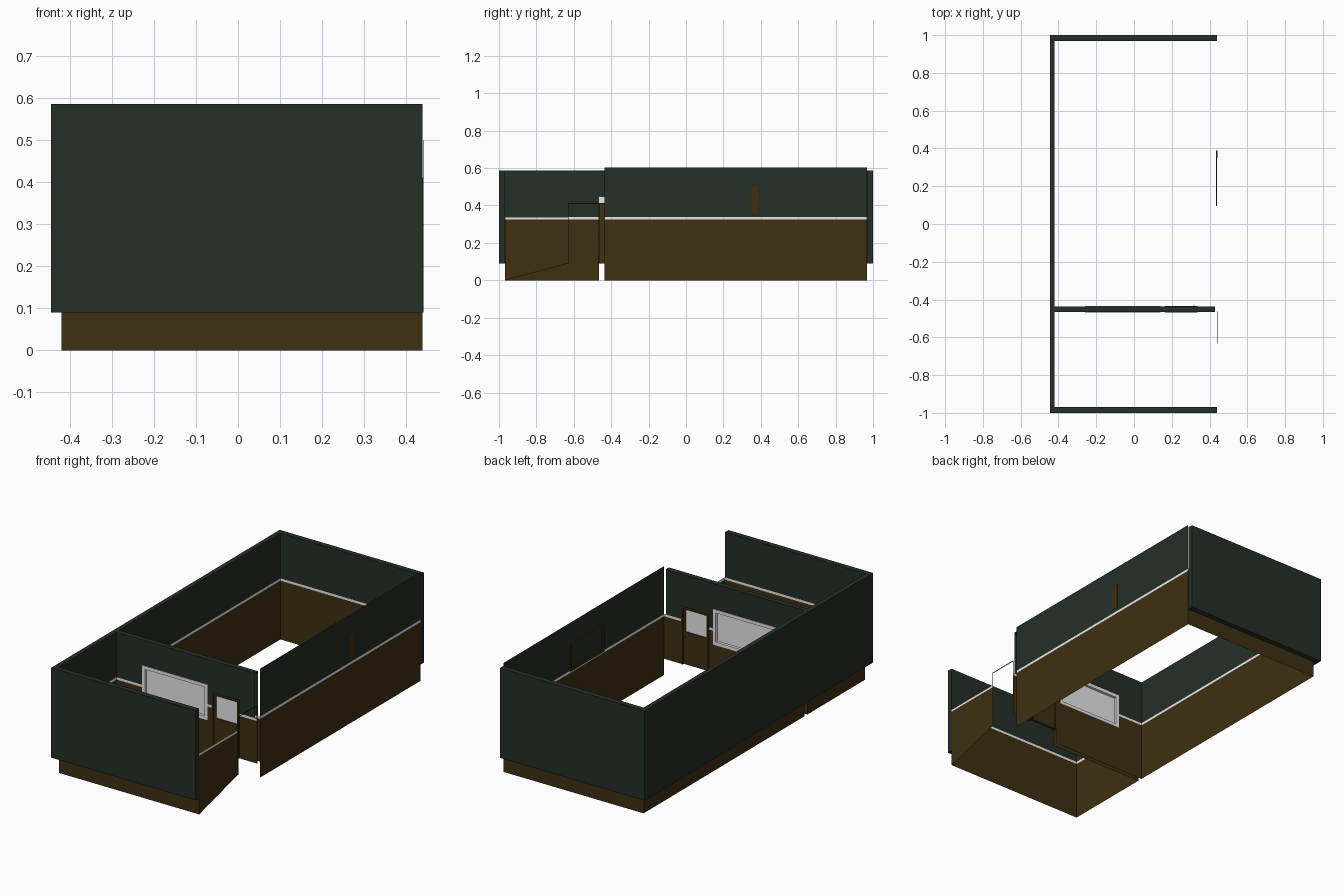
import bpy, bmesh

if "Cube" in bpy.data.objects:
    bpy.data.objects.remove(bpy.data.objects["Cube"])


def material(name, rgb):
    m = bpy.data.materials.new(name)
    m.diffuse_color = (*rgb, 1)
    m.use_nodes = True
    m.node_tree.nodes["Principled BSDF"].inputs["Base Color"].default_value = m.diffuse_color
    return m


GREEN = material("dark green", (0.018, 0.028, 0.020))
WOOD = material("dark brown wood", (0.050, 0.029, 0.006))
WHITE = material("off white", (0.80, 0.80, 0.80))
RAIL_LOW, RAIL_HIGH = 0.325, 0.338     # heights of the pale dado rail


def finish(bm, name, mats):
    me = bpy.data.meshes.new(name)
    bm.to_mesh(me)
    bm.free()
    for m in mats:
        me.materials.append(m)
    ob = bpy.data.objects.new(name, me)
    bpy.context.collection.objects.link(ob)
    return ob


def box(name, x0, x1, y0, y1, z0, z1, mat):
    bm = bmesh.new()
    bmesh.ops.create_cube(bm, size=1)
    for v in bm.verts:
        v.co.x = x0 if v.co.x < 0 else x1
        v.co.y = y0 if v.co.y < 0 else y1
        v.co.z = z0 if v.co.z < 0 else z1
    return finish(bm, name, [mat])


def panel(name, axis, at, a0, a1, z0, z1, holes=()):
    """Single-sheet wall facing an axis: brown below, rail, green above."""
    us = sorted({a0, a1} | {u for h in holes for u in h[:2]})
    zs = sorted(z for z in {z0, z1, RAIL_LOW, RAIL_HIGH} | {z for h in holes for z in h[2:]}
                if z0 <= z <= z1)
    bm = bmesh.new()
    for u, U in zip(us, us[1:]):
        for z, Z in zip(zs, zs[1:]):
            mu, mz = (u + U) / 2, (z + Z) / 2
            if any(h[0] < mu < h[1] and h[2] < mz < h[3] for h in holes):
                continue
            pts = [(u, z), (U, z), (U, Z), (u, Z)]
            f = bm.faces.new([bm.verts.new((at, p, q) if axis == 'x' else (p, at, q))
                              for p, q in pts])
            f.material_index = 0 if mz < RAIL_LOW else 1 if mz < RAIL_HIGH else 2
    bmesh.ops.remove_doubles(bm, verts=bm.verts, dist=1e-5)
    return finish(bm, name, [WOOD, WHITE, GREEN])


def frame(name, axis, d0, d1, a0, a1, z0, z1, w, mat, sill=True):
    """Rectangular frame of bars around an opening."""
    bars = [("left", a0, a0 + w, z0, z1), ("right", a1 - w, a1, z0, z1),
            ("top", a0 + w, a1 - w, z1 - w, z1)]
    if sill:
        bars.append(("sill", a0 + w, a1 - w, z0, z0 + w))
    for part, u, U, z, Z in bars:
        if axis == 'x':
            box(f"{name}_{part}", d0, d1, u, U, z, Z, mat)
        else:
            box(f"{name}_{part}", u, U, d0, d1, z, Z, mat)


# Thick outer walls
box("front_wall", -0.445, 0.44, -1, -0.97, 0.09, 0.587, GREEN)
box("back_wall", -0.445, 0.44, 0.97, 1, 0.09, 0.587, GREEN)
box("left_wall", -0.445, -0.42, -0.97, 0.97, 0.09, 0.587, GREEN)

# Wainscot sheets and rail on the inner faces
panel("front_wainscot", 'y', -0.968, -0.42, 0.44, 0, RAIL_HIGH)
panel("back_wainscot", 'y', 0.968, -0.42, 0.44, 0, RAIL_HIGH)
panel("left_wainscot_small_room", 'x', -0.418, -0.968, -0.465, 0, RAIL_HIGH)
panel("left_wainscot_large_room", 'x', -0.418, -0.437, 0.968, 0, RAIL_HIGH)

# Thin right wall
panel("right_wall", 'x', 0.44, -0.437, 0.968, 0, 0.603)

# Partition: two sheets with window and door openings, capped on top
window = (-0.26, 0.14, 0.25, 0.447)
door = (0.165, 0.335, 0.0, 0.412)
end_gaps = [(0.335, 0.44, 0.0, 0.09), (0.43, 0.44, RAIL_HIGH, 0.587)]
for side, y in (("front", -0.465), ("back", -0.437)):
    panel(f"partition_{side}", 'y', y, -0.42, 0.44, 0, 0.587, [window, door] + end_gaps)
box("partition_cap", -0.42, 0.43, -0.465, -0.437, 0.583, 0.587, GREEN)

# Partition window
frame("window_frame", 'y', -0.468, -0.434, *window, 0.018, WHITE)
box("window_pane", -0.242, 0.122, -0.453, -0.449, 0.268, 0.429, WHITE)

# Partition door
frame("door_frame", 'y', -0.469, -0.433, 0.165, 0.335, 0.09, 0.412, 0.01, WOOD, sill=False)
box("door_lower_leaf", 0.175, 0.325, -0.458, -0.444, 0.09, 0.27, WOOD)
frame("door_upper_leaf", 'y', -0.458, -0.444, 0.175, 0.325, 0.26, 0.402, 0.01, WOOD)
box("door_glass", 0.185, 0.315, -0.453, -0.449, 0.27, 0.392, WHITE)
for side, y in (("front", -0.464), ("back", -0.438)):
    bm = bmesh.new()
    bmesh.ops.create_uvsphere(bm, u_segments=10, v_segments=6, radius=0.006)
    bmesh.ops.translate(bm, verts=bm.verts, vec=(0.317, y, 0.245))
    finish(bm, f"door_knob_{side}", [WOOD])

# Right side of the small room: low panel with sloping lower edge, and rail
side = panel("side_wainscot", 'x', 0.44, -0.968, -0.63, 0, RAIL_HIGH)
for v in side.data.vertices:
    if v.co.z < 0.01 and v.co.y > -0.7:
        v.co.z = 0.09

# Slender outline of the side doorway
frame("side_doorway", 'x', 0.439, 0.442, -0.632, -0.462, 0.09, 0.412, 0.003, WOOD, sill=False)

# Picture frame on the right wall, and the upright strip outside
frame("wall_frame", 'x', 0.434, 0.4395, 0.095, 0.388, 0.335, 0.492, 0.012, WOOD)
box("outer_strip", 0.4405, 0.442, 0.35, 0.388, 0.36, 0.50, WOOD)
